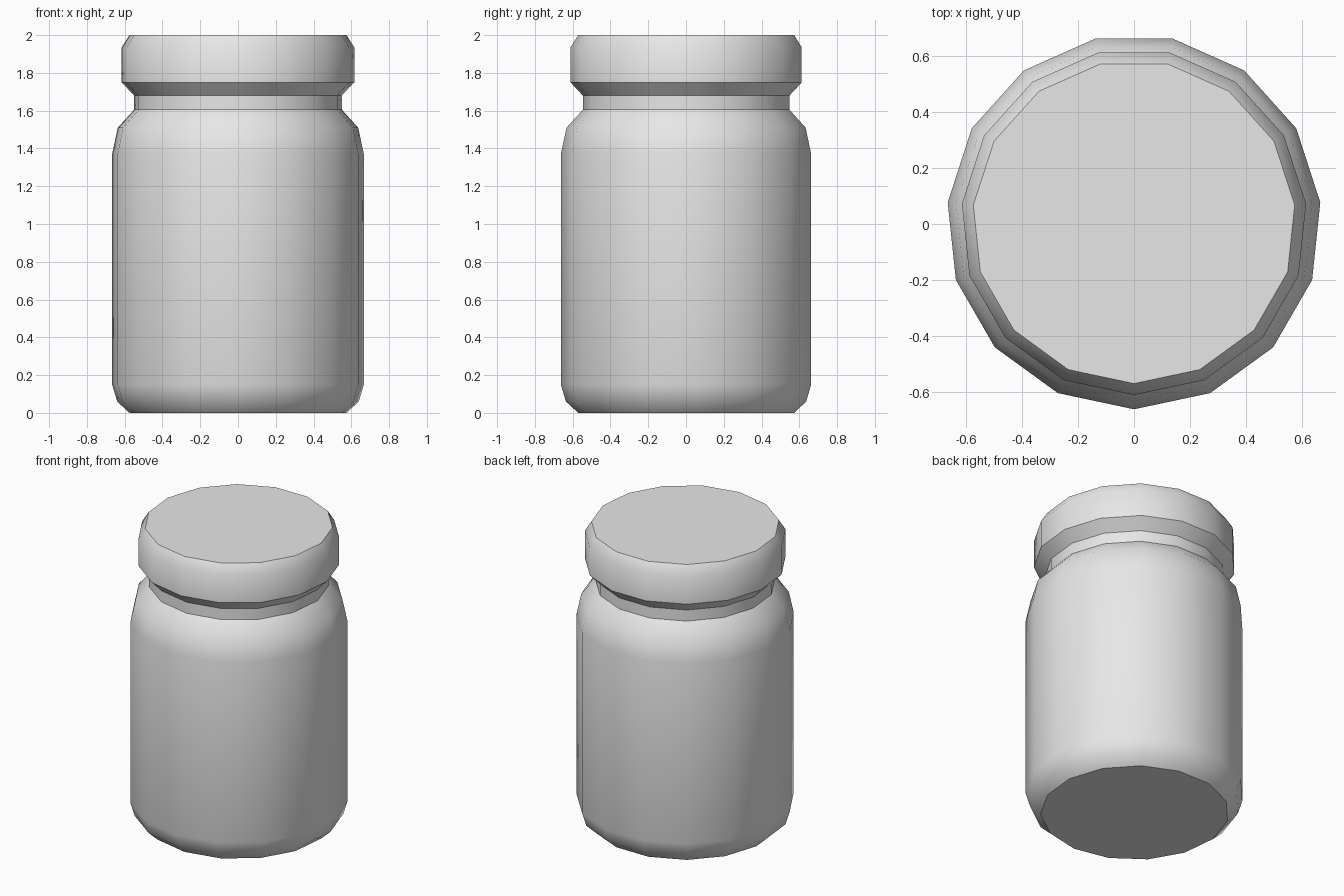
import bpy
import bmesh
from math import sin, cos, pi, radians

cube = bpy.data.objects.get("Cube")
if cube:
    bpy.data.objects.remove(cube, do_unlink=True)

SIDES = 15
OFFSET_Y = 0.0073  # centres the odd-sided outline on y = 0

grey = bpy.data.materials.new("plain grey")
grey.use_nodes = True
grey.diffuse_color = (0.8, 0.8, 0.8, 1)
grey.node_tree.nodes["Principled BSDF"].inputs["Base Color"].default_value = (0.8, 0.8, 0.8, 1)


def lathe(name, profile, cap_bottom=False, cap_top=False):
    """Turn a (radius, height) profile into a faceted round part."""
    bm = bmesh.new()
    rings = []
    for r, z in profile:
        angles = [-pi / 2 + 2 * pi * i / SIDES for i in range(SIDES)]
        rings.append([bm.verts.new((r * cos(a), r * sin(a) + OFFSET_Y, z)) for a in angles])
    for low, high in zip(rings, rings[1:]):
        for i in range(SIDES):
            j = (i + 1) % SIDES
            bm.faces.new((low[i], low[j], high[j], high[i]))
    if cap_bottom:
        bm.faces.new(rings[0][::-1])
    if cap_top:
        bm.faces.new(rings[-1])
    mesh = bpy.data.meshes.new(name)
    bm.to_mesh(mesh)
    bm.free()
    mesh.materials.append(grey)
    obj = bpy.data.objects.new(name, mesh)
    bpy.context.collection.objects.link(obj)
    bpy.ops.object.select_all(action='DESELECT')
    obj.select_set(True)
    bpy.context.view_layer.objects.active = obj
    bpy.ops.object.shade_smooth_by_angle(angle=radians(36))
    return obj


# Jar: base, rounded foot, wall, shoulder and neck
lathe("jar_body", [(0.578, 0), (0.643, 0.06), (0.67, 0.15), (0.67, 1.37),
                   (0.64, 1.51), (0.553, 1.605), (0.553, 1.68)], cap_bottom=True)

# Lid: flared underside, band and bevelled top, open where it meets the neck
lathe("lid", [(0.553, 1.68), (0.619, 1.75), (0.619, 1.935), (0.578, 2.0)], cap_top=True)
